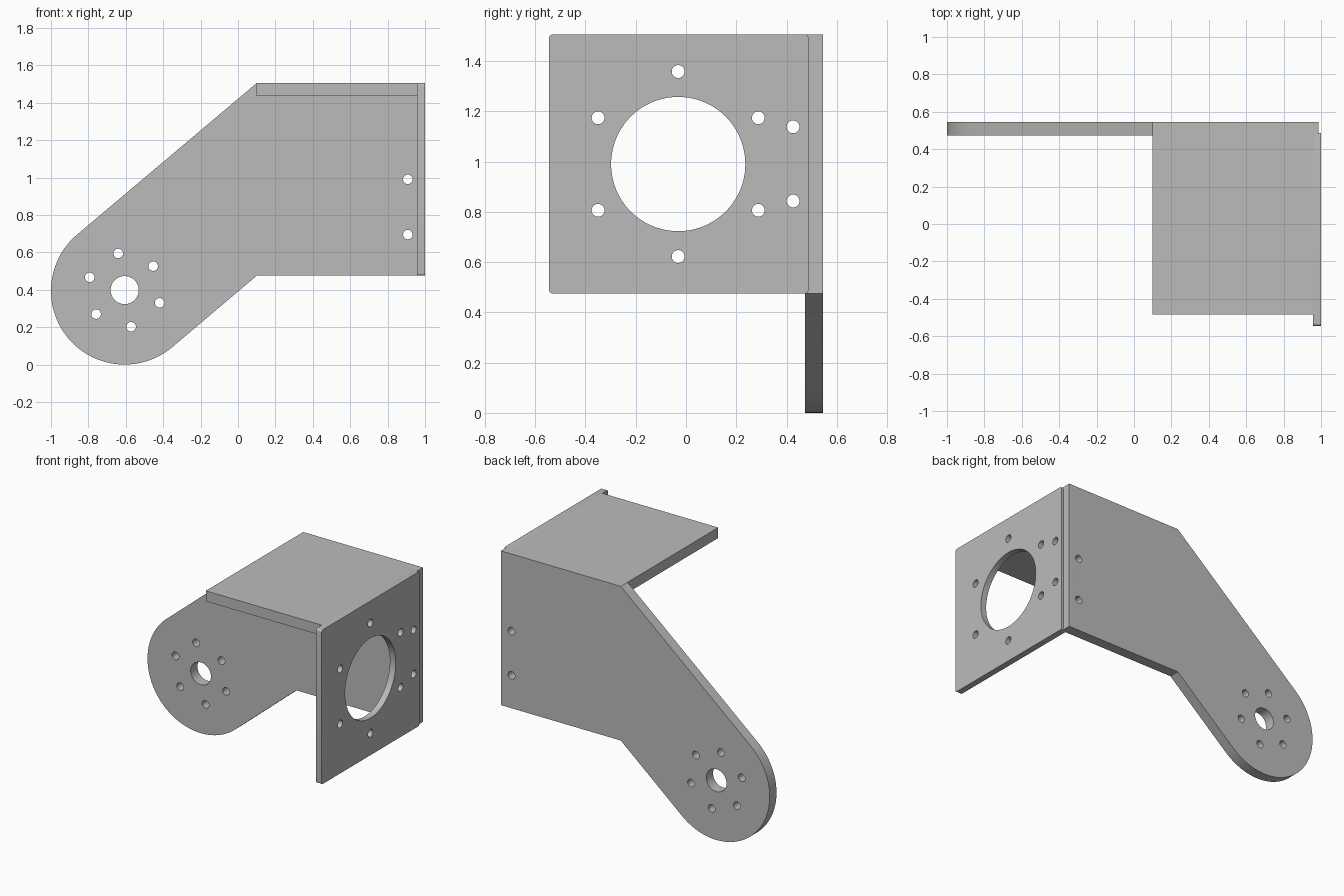
import bpy, bmesh
from math import sin, cos, pi, atan2, acos, hypot, radians

cube = bpy.data.objects.get("Cube")
if cube:
    bpy.data.objects.remove(cube, do_unlink=True)

grey = bpy.data.materials.new("plain grey")
grey.use_nodes = True
GREY = (0.5, 0.5, 0.5, 1)
grey.diffuse_color = GREY
grey.node_tree.nodes["Principled BSDF"].inputs["Base Color"].default_value = GREY


def arc(cx, cy, r, start, end, n):
    """Points along an arc, both ends included."""
    step = (end - start) / n
    return [(cx + r * cos(start + step * i), cy + r * sin(start + step * i)) for i in range(n + 1)]


def hole(cx, cy, r, n=32):
    return arc(cx, cy, r, 0, 2 * pi, n)[:-1]


def bolt_circle(cx, cy, pitch, r, start):
    return [hole(cx + pitch * cos(start + k * pi / 3), cy + pitch * sin(start + k * pi / 3), r)
            for k in range(6)]


def rounded_rect(x0, x1, y0, y1, r):
    pts = []
    for k, (x, y) in enumerate([(x1 - r, y1 - r), (x0 + r, y1 - r), (x0 + r, y0 + r), (x1 - r, y0 + r)]):
        pts += arc(x, y, r, k * pi / 2, (k + 1) * pi / 2, 6)
    return pts


def plate(name, loops, thickness, location, rotation):
    """Flat sheet cut from an outline with holes, centred on its thickness."""
    curve = bpy.data.curves.new(name, 'CURVE')
    curve.dimensions = '2D'
    curve.fill_mode = 'BOTH'
    curve.extrude = thickness / 2
    for loop in loops:
        spline = curve.splines.new('POLY')
        spline.points.add(len(loop) - 1)
        for point, (x, y) in zip(spline.points, loop):
            point.co = (x, y, 0, 1)
        spline.use_cyclic_u = True
    obj = bpy.data.objects.new(name, curve)
    bpy.context.collection.objects.link(obj)
    obj.location, obj.rotation_euler = location, rotation
    bpy.ops.object.select_all(action='DESELECT')
    obj.select_set(True)
    bpy.context.view_layer.objects.active = obj
    bpy.ops.object.convert(target='MESH')
    obj = bpy.context.object
    bm = bmesh.new()
    bm.from_mesh(obj.data)
    bmesh.ops.remove_doubles(bm, verts=bm.verts, dist=0.0001)
    bmesh.ops.recalc_face_normals(bm, faces=bm.faces)
    bm.to_mesh(obj.data)
    bm.free()
    obj.data.materials.clear()
    obj.data.materials.append(grey)
    bpy.ops.object.shade_smooth_by_angle(angle=radians(30))
    return obj


TOP, LOW = 1.505, 0.475          # height range of the box-shaped end
BACK, INNER = 0.545, 0.473       # faces of the side arm in y
BEND, FACE = 0.1, 0.957          # where the arm slopes, inside of the motor plate
HX, HZ, HR = -0.606, 0.394, 0.394  # hub centre and radius
BOLT = 0.0255


def tangent_angle(px, pz, side):
    """Angle on the hub where the line from a point touches it."""
    dx, dz = px - HX, pz - HZ
    return atan2(dz, dx) + side * acos(HR / hypot(dx, dz))


# Side arm: straight end, sloping middle and round hub
upper = tangent_angle(BEND, TOP, 1)
lower = tangent_angle(BEND, LOW, -1) + 2 * pi
arm = [(0.986, LOW), (0.986, TOP), (BEND, TOP)] + arc(HX, HZ, HR, upper, lower, 64) + [(BEND, LOW)]
arm_holes = [hole(HX, HZ + 0.004, 0.075, 48)] + bolt_circle(HX, HZ + 0.004, 0.199, BOLT, radians(40))
arm_holes += [hole(0.908, z, BOLT) for z in (0.99, 0.695)]
plate("side_arm", [arm] + arm_holes, BACK - INNER, (0, (BACK + INNER) / 2, 0), (pi / 2, 0, 0))

# Motor plate: large bore, ring of bolts and a pair of edge bolts
MY, MZ = -0.031, 0.99
face_holes = [hole(MY, MZ, 0.267, 96)] + bolt_circle(MY, MZ, 0.368, BOLT, pi / 2)
face_holes += [hole(0.426, z, BOLT) for z in (1.138, 0.843)]
plate("motor_plate", [rounded_rect(-BACK, 0.487, LOW, TOP, 0.014)] + face_holes,
      1 - FACE, ((1 + FACE) / 2, 0, 0), (pi / 2, 0, pi / 2))

# Top plate joining the arm and the motor plate
THICK = 0.07
plate("top_plate", [[(BEND, -0.483), (FACE, -0.483), (FACE, INNER), (BEND, INNER)]],
      THICK, (0, 0, TOP - THICK / 2), (0, 0, 0))
